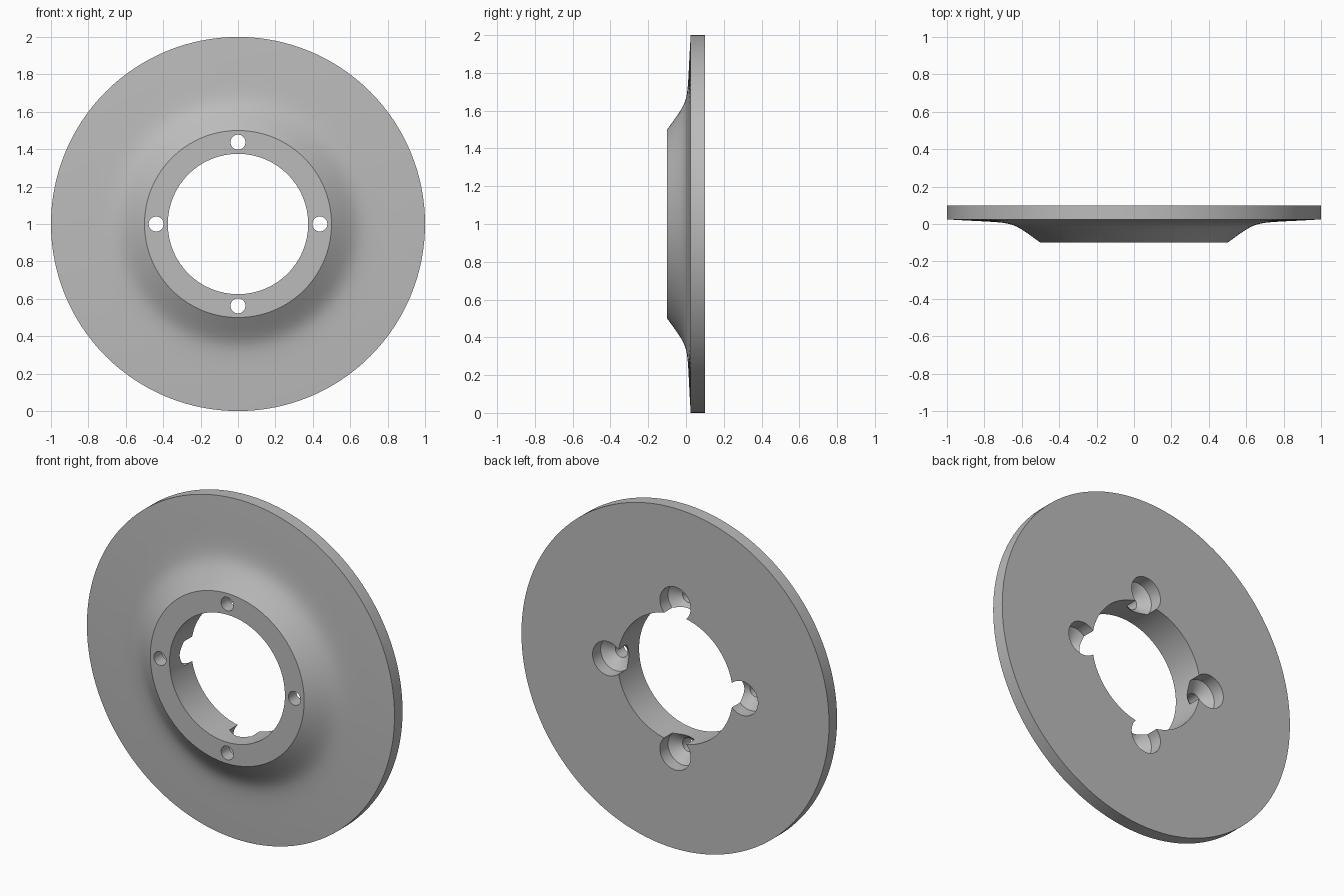
import bpy
import bmesh
from math import cos, sin, pi, radians
from mathutils import Vector
from mathutils.geometry import interpolate_bezier

cube = bpy.data.objects.get("Cube")
if cube:
    bpy.data.objects.remove(cube, do_unlink=True)

steel = bpy.data.materials.new("grey steel")
steel.use_nodes = True
steel.diffuse_color = (0.5, 0.5, 0.5, 1)
steel.node_tree.nodes["Principled BSDF"].inputs["Base Color"].default_value = (0.5, 0.5, 0.5, 1)


def lathe(name, profile, segments, centre, closed):
    """Spin (radius, y) points around a y-parallel axis; cap the ends if not closed."""
    bm = bmesh.new()
    rings = []
    for r, y in profile:
        rings.append([bm.verts.new((centre[0] + r * cos(2 * pi * i / segments), y,
                                    centre[1] + r * sin(2 * pi * i / segments)))
                      for i in range(segments)])
    pairs = list(zip(rings, rings[1:]))
    if closed:
        pairs.append((rings[-1], rings[0]))
    else:
        bm.faces.new(rings[0])
        bm.faces.new(rings[-1])
    for a, b in pairs:
        for i in range(segments):
            j = (i + 1) % segments
            bm.faces.new((a[i], a[j], b[j], b[i]))
    bmesh.ops.recalc_face_normals(bm, faces=bm.faces)
    mesh = bpy.data.meshes.new(name)
    bm.to_mesh(mesh)
    bm.free()
    mesh.materials.append(steel)
    obj = bpy.data.objects.new(name, mesh)
    bpy.context.collection.objects.link(obj)
    return obj


# Disc with a flared hub and a central bore
flare = interpolate_bezier(Vector((0.5, -0.1)), Vector((0.68, 0.03)),
                           Vector((0.62, 0.0)), Vector((1.0, 0.025)), 24)
profile = [(0.375, 0.1), (0.375, -0.1)] + [tuple(p)[:2] for p in flare] + [(1.0, 0.1)]
disc = lathe("flared_disc", profile, 128, (0, 1), True)

# Four bolt holes, counterbored from the back
hole = [(0.04, -0.2), (0.04, -0.025), (0.1, 0.025), (0.1, 0.2)]
for k in range(4):
    a = k * pi / 2
    cutter = lathe("hole_cutter", hole, 40, (0.4375 * cos(a), 1 + 0.4375 * sin(a)), False)
    cutter.hide_render = True
    mod = disc.modifiers.new("bolt_hole", 'BOOLEAN')
    mod.operation = 'DIFFERENCE'
    mod.solver = 'EXACT'
    mod.object = cutter
    bpy.ops.object.select_all(action='DESELECT')
    bpy.context.view_layer.objects.active = disc
    disc.select_set(True)
    bpy.ops.object.modifier_apply(modifier=mod.name)
    bpy.data.objects.remove(cutter, do_unlink=True)

bpy.ops.object.shade_smooth_by_angle(angle=radians(25))
